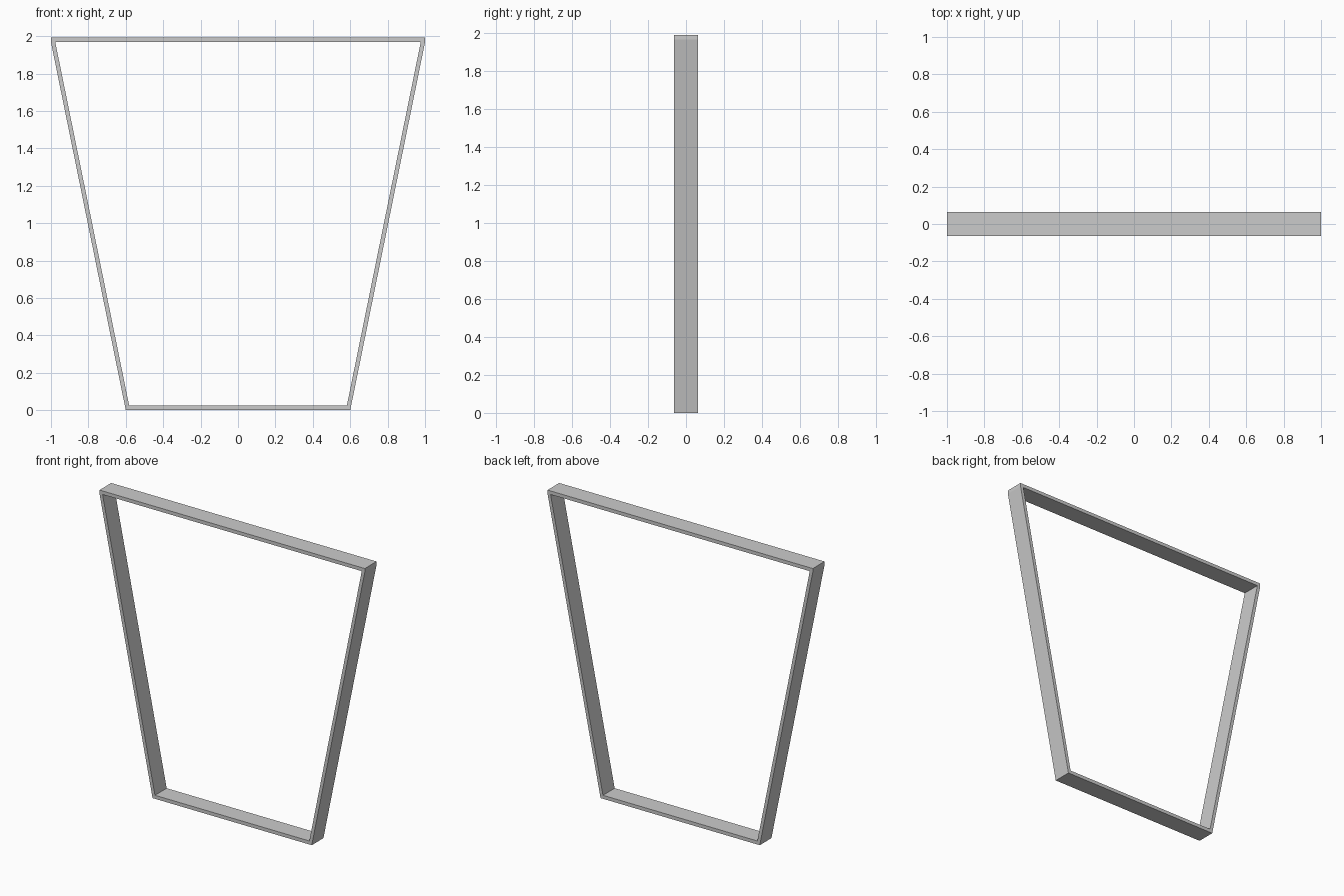
import bpy, bmesh

if "Cube" in bpy.data.objects:
    bpy.data.objects.remove(bpy.data.objects["Cube"])

HALF_DEPTH = 0.063
TOP, RAIL = 1.992, 0.024      # overall height, board thickness
POST = 0.023                  # post thickness measured along x
UNDER = TOP - RAIL            # underside of the top board


def board(name, profile):
    """Extrude an x-z outline through the depth of the frame."""
    bm = bmesh.new()
    face = bm.faces.new([bm.verts.new((x, -HALF_DEPTH, z)) for x, z in profile])
    ext = bmesh.ops.extrude_face_region(bm, geom=[face])
    verts = [v for v in ext["geom"] if isinstance(v, bmesh.types.BMVert)]
    bmesh.ops.translate(bm, verts=verts, vec=(0, 2 * HALF_DEPTH, 0))
    bmesh.ops.recalc_face_normals(bm, faces=bm.faces)
    mesh = bpy.data.meshes.new(name)
    bm.to_mesh(mesh)
    bm.free()
    obj = bpy.data.objects.new(name, mesh)
    bpy.context.collection.objects.link(obj)
    return obj


def outer_x(z):
    """Outer edge of the leaning posts at height z."""
    return 0.6 + 0.4 * z / UNDER


# Top board with square ends
board("top_board", [(-1, UNDER), (1, UNDER), (1, TOP), (-1, TOP)])

# Leaning side posts
for side, name in ((-1, "left_post"), (1, "right_post")):
    board(name, [(side * outer_x(0), 0), (side * outer_x(UNDER), UNDER),
                 (side * (outer_x(UNDER) - POST), UNDER),
                 (side * (outer_x(0) - POST), 0)])

# Bottom board fitted between the posts
lo, hi = outer_x(0) - POST, outer_x(RAIL) - POST
board("bottom_board", [(-lo, 0), (lo, 0), (hi, RAIL), (-hi, RAIL)])
